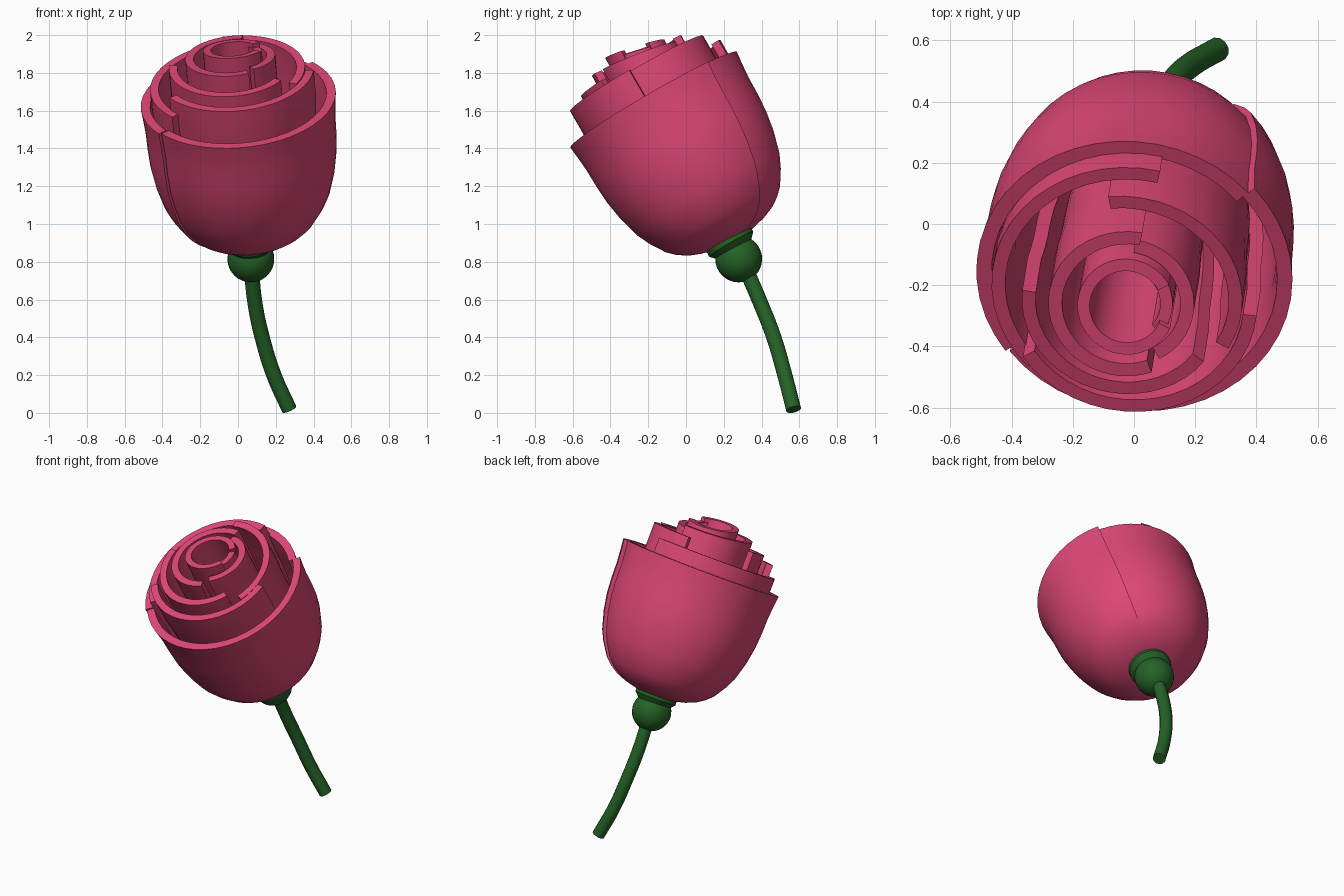
import bpy, bmesh, math
from mathutils import Vector, Matrix

if "Cube" in bpy.data.objects:
    bpy.data.objects.remove(bpy.data.objects["Cube"])


def material(name, rgb):
    m = bpy.data.materials.new(name)
    m.diffuse_color = (*rgb, 1)
    m.use_nodes = True
    m.node_tree.nodes["Principled BSDF"].inputs["Base Color"].default_value = m.diffuse_color
    return m


PINK = material("rose pink", (0.72, 0.062, 0.18))
GREEN = material("stem green", (0.018, 0.122, 0.02))

# Tilted frame of the flower head: X sideways, V to the back, U along its axis
U = Vector((-0.08, -0.5, 0.866)).normalized()
V = Vector((0, 0.866, 0.5))
X = V.cross(U).normalized()
V = U.cross(X)
HEAD = Matrix((X, V, U)).transposed().to_4x4()
HEAD.translation = (0.065, 0.256, 0.925)

# Cup profile: height along the axis, fraction of the rim radius
CUP = [(0, .24), (.02, .39), (.045, .51), (.08, .61), (.12, .69), (.2, .79), (.27, .855),
       (.39, .92), (.5, .955), (.6, .968), (.7, .972), (.78, .985), (.85, 1.0)]


def cup(t):
    for (a, fa), (b, fb) in zip(CUP, CUP[1:]):
        if t <= b:
            return fa + (fb - fa) * (t - a) / (b - a)
    return 1.0


def finish(name, bm, mat, angle=35):
    bmesh.ops.recalc_face_normals(bm, faces=bm.faces)
    me = bpy.data.meshes.new(name)
    bm.to_mesh(me)
    bm.free()
    me.materials.append(mat)
    ob = bpy.data.objects.new(name, me)
    bpy.context.collection.objects.link(ob)
    smooth(ob, angle)
    return ob


def smooth(ob, angle=35):
    bpy.ops.object.select_all(action='DESELECT')
    ob.select_set(True)
    bpy.context.view_layer.objects.active = ob
    bpy.ops.object.shade_smooth_by_angle(angle=math.radians(angle))


def petal(name, a0, a1, r0, r1, top, start=0.15, thick=0.045, shift=0.0, slope=0.0):
    """Sweep a thick cup section from angle a0 to a1 (0 = right, 90 = back)."""
    hs = [start] + [t for t, f in CUP if start < t < top - 0.03] + [top]
    n = max(4, round((a1 - a0) / 8))
    bm = bmesh.new()
    rings = []
    for i in range(n + 1):
        k = i / n
        a = math.radians(a0 + (a1 - a0) * k)
        r = r0 + (r1 - r0) * k
        section = [(r * cup(t), t) for t in hs]
        section += [(max(r * cup(t) - thick, 0.01), t) for t in reversed(hs)]
        ring = []
        for rad, t in section:
            x, v = rad * math.cos(a), rad * math.sin(a)
            h = t - slope * v * (t / top)
            ring.append(bm.verts.new(HEAD @ Vector((x, v + shift * t / top, h))))
        rings.append(ring)
    m = len(rings[0])
    for p, q in zip(rings, rings[1:]):
        for j in range(m):
            bm.faces.new((p[j], p[(j + 1) % m], q[(j + 1) % m], q[j]))
    # End caps as quads between outer and inner skins
    for ring in (rings[0], rings[-1]):
        for j in range(m // 2 - 1):
            bm.faces.new((ring[j], ring[j + 1], ring[m - 2 - j], ring[m - 1 - j]))
    return finish(name, bm, PINK)


# Two large outer petals
petal("outer_petal_front", 217, 401, .507, .527, .85, start=0, thick=.05)
petal("outer_petal_back", 41, 216, .500, .518, .85, start=0, thick=.05)
# Second row
petal("second_petal_left", 78, 222, .462, .455, .945)
petal("second_petal_front", 213, 355, .415, .42, 1.02)
petal("second_petal_right", -27, 100, .365, .395, 1.015)
# Third row
petal("third_petal_front", 172, 322, .35, .315, 1.06)
petal("third_petal_left", 80, 290, .275, .24, 1.10, shift=.02, slope=.1)
petal("third_petal_right", -60, 84, .215, .225, 1.09, shift=.03, slope=.15)
# Centre bud
petal("bud_petal_left", 30, 335, .16, .16, 1.135, thick=.04, shift=.045, slope=.22)
petal("bud_petal_right", -40, 45, .15, .15, 1.11, thick=.04, shift=.045, slope=.22)


# Calyx collar under the petals
bm = bmesh.new()
collar = [(.0, -.1), (.1, -.1), (.1, -.055), (.134, -.02), (.134, .01), (.0, .03)]
N = 28
rows = []
for rad, h in collar:
    rows.append([bm.verts.new(HEAD @ Vector((rad * math.cos(2 * math.pi * i / N),
                 rad * math.sin(2 * math.pi * i / N) - .03, h))) for i in range(N)])
for p, q in zip(rows, rows[1:]):
    for i in range(N):
        bm.faces.new((p[i], p[(i + 1) % N], q[(i + 1) % N], q[i]))
bmesh.ops.remove_doubles(bm, verts=bm.verts, dist=1e-5)
finish("calyx_collar", bm, GREEN)

# Round hip
bm = bmesh.new()
bmesh.ops.create_uvsphere(bm, u_segments=28, v_segments=16, radius=.124,
                          matrix=Matrix.Translation((.068, .279, .815)))
finish("hip", bm, GREEN, 60)

# Curved stem
cu = bpy.data.curves.new("stem", 'CURVE')
cu.dimensions = '3D'
cu.bevel_depth = .041
cu.bevel_resolution = 4
cu.use_fill_caps = True
cu.resolution_u = 6
path = [(.068, .30, .80), (.09, .395, .58), (.128, .465, .4), (.19, .523, .2), (.272, .57, .018)]
sp = cu.splines.new('BEZIER')
sp.bezier_points.add(len(path) - 1)
for bp, co in zip(sp.bezier_points, path):
    bp.co = co
    bp.handle_left_type = bp.handle_right_type = 'AUTO'
cu.materials.append(GREEN)
stem = bpy.data.objects.new("stem", cu)
bpy.context.collection.objects.link(stem)
bpy.ops.object.select_all(action='DESELECT')
stem.select_set(True)
bpy.context.view_layer.objects.active = stem
bpy.ops.object.convert(target='MESH')
smooth(bpy.context.view_layer.objects.active)
